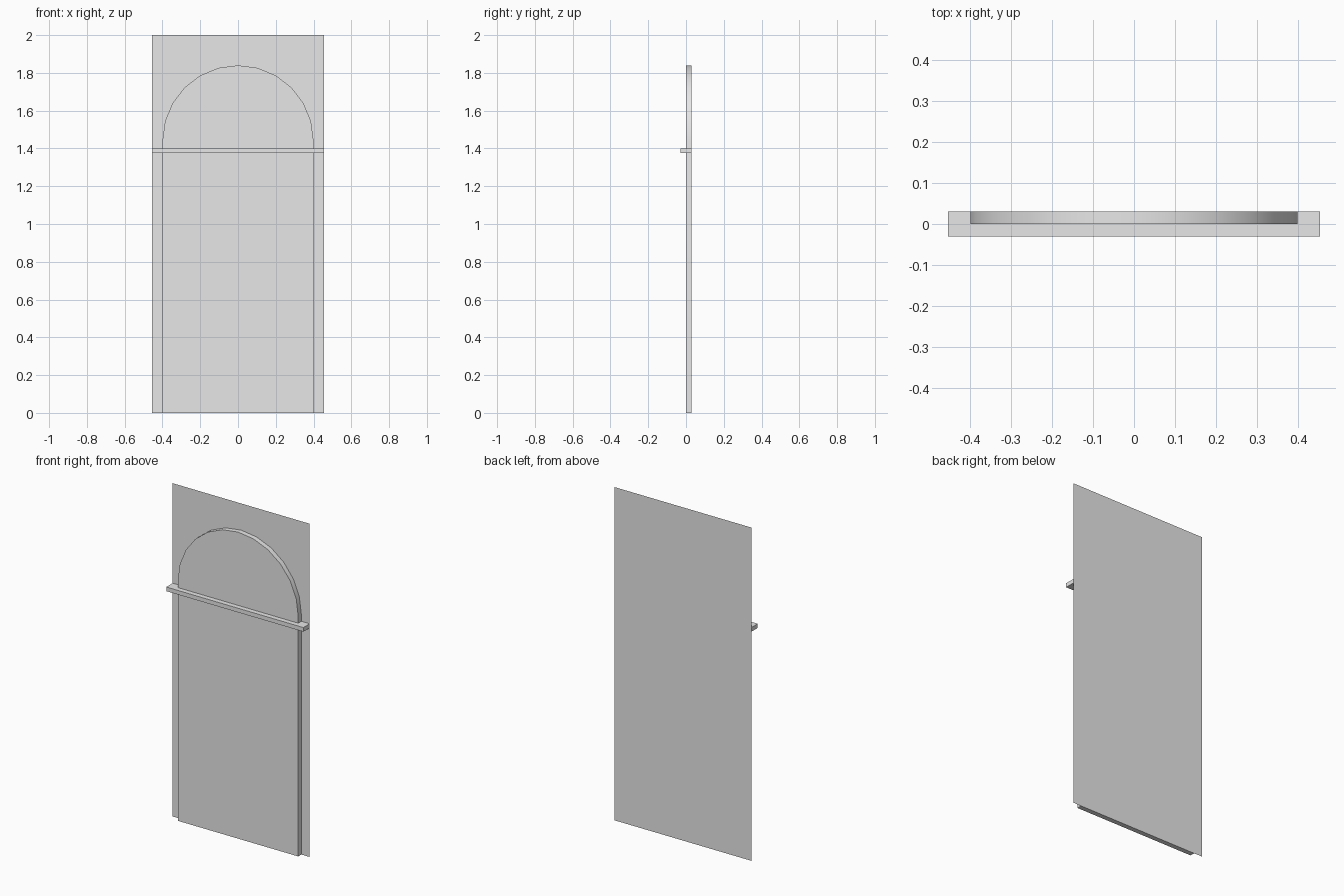
import bpy
import bmesh
from math import cos, sin, pi, radians

cube = bpy.data.objects.get("Cube")
if cube:
    bpy.data.objects.remove(cube)

grey = bpy.data.materials.new("light grey")
grey.use_nodes = True
grey.diffuse_color = (0.8, 0.8, 0.8, 1)
grey.node_tree.nodes["Principled BSDF"].inputs["Base Color"].default_value = (0.8, 0.8, 0.8, 1)

HALF_WIDTH, BACK = 0.455, 0.03


def extruded(name, profile, front, back):
    """Extrude an x-z outline from the front y to the back y."""
    bm = bmesh.new()
    face = bm.faces.new([bm.verts.new((x, front, z)) for x, z in profile])
    if back > front:
        grown = bmesh.ops.extrude_face_region(bm, geom=[face], use_keep_orig=True)
        verts = [g for g in grown["geom"] if isinstance(g, bmesh.types.BMVert)]
        bmesh.ops.translate(bm, verts=verts, vec=(0, back - front, 0))
        bmesh.ops.recalc_face_normals(bm, faces=bm.faces)
    mesh = bpy.data.meshes.new(name)
    bm.to_mesh(mesh)
    bm.free()
    mesh.materials.append(grey)
    obj = bpy.data.objects.new(name, mesh)
    bpy.context.collection.objects.link(obj)
    return obj


def rectangle(half_width, bottom, top):
    return [(-half_width, bottom), (half_width, bottom), (half_width, top), (-half_width, top)]


# Thin flat sheet at the back
extruded("back_sheet", rectangle(HALF_WIDTH, 0, 2), BACK, BACK)

# Raised panel with a round arched top
RADIUS, SPRING, STEPS = 0.4, 1.44, 12
arch = [(RADIUS * cos(pi * i / STEPS), SPRING + RADIUS * sin(pi * i / STEPS))
        for i in range(STEPS + 1)]
panel = extruded("arched_panel", [(-RADIUS, 0), (RADIUS, 0)] + arch, 0, BACK)
bpy.ops.object.select_all(action="DESELECT")
panel.select_set(True)
bpy.context.view_layer.objects.active = panel
bpy.ops.object.shade_smooth_by_angle(angle=radians(30))

# Horizontal rail across the base of the arch
extruded("cross_rail", rectangle(HALF_WIDTH, 1.375, 1.4), -0.03, BACK)
